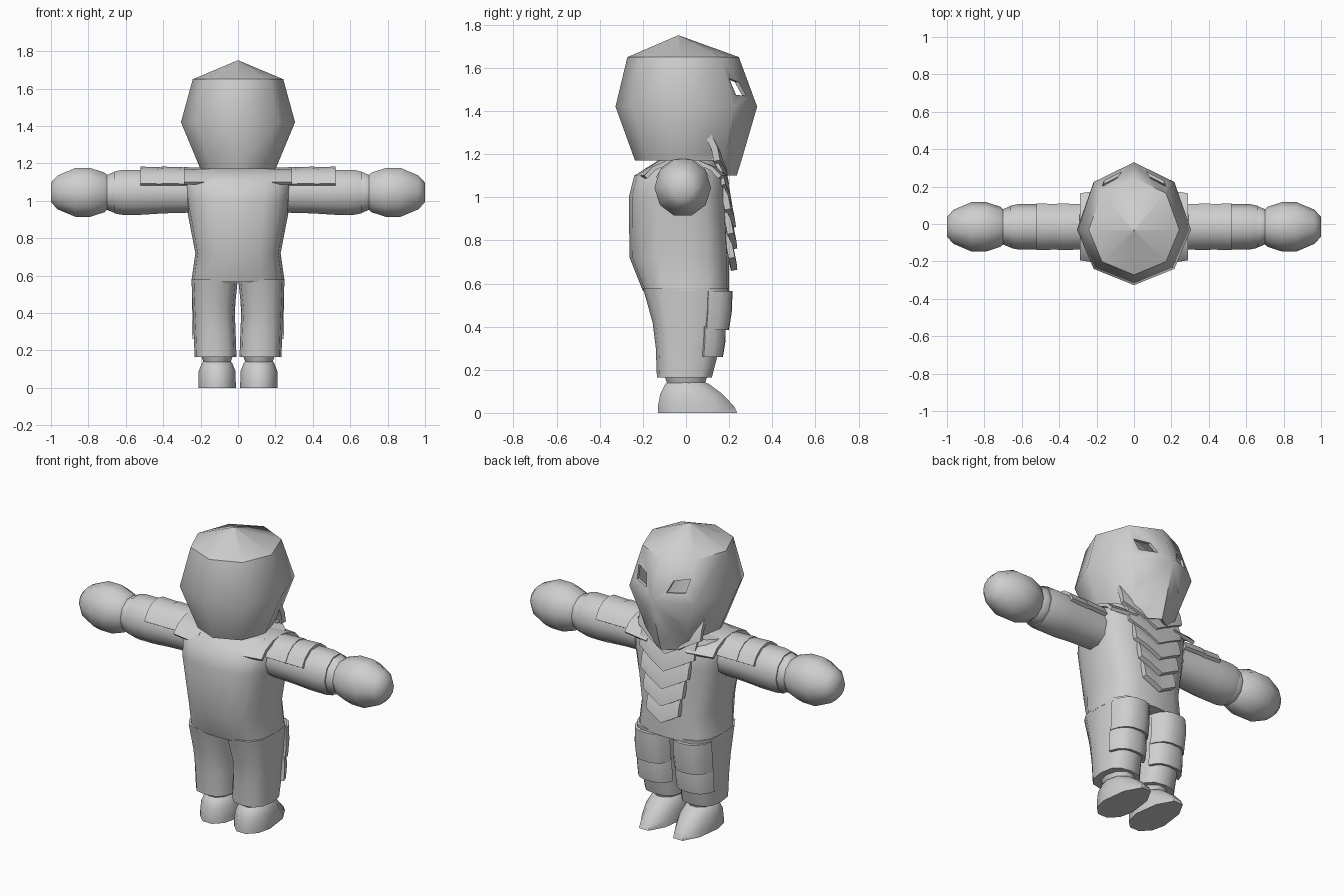
import bpy
from math import sin, cos, radians, copysign

if "Cube" in bpy.data.objects:
    bpy.data.objects.remove(bpy.data.objects["Cube"])

GREY = (0.62, 0.62, 0.62, 1)
mat = bpy.data.materials.new("plain grey")
mat.use_nodes = True
mat.diffuse_color = GREY
mat.node_tree.nodes["Principled BSDF"].inputs["Base Color"].default_value = GREY


def make(name, verts, faces):
    mesh = bpy.data.meshes.new(name)
    mesh.from_pydata(verts, [], faces)
    obj = bpy.data.objects.new(name, mesh)
    bpy.context.collection.objects.link(obj)
    return obj


def finish(obj, thick=0, mirror=False, cutters=(), angle=40):
    """Apply thickness, cuts and mirroring, then colour and smooth."""
    if thick:
        m = obj.modifiers.new("thickness", "SOLIDIFY")
        m.thickness, m.offset = thick, -1
    for c in cutters:
        m = obj.modifiers.new("cut", "BOOLEAN")
        m.operation, m.solver, m.object = "DIFFERENCE", "EXACT", c
    if mirror:
        m = obj.modifiers.new("mirror", "MIRROR")
        m.use_mirror_merge = False
    bpy.context.view_layer.update()
    deps = bpy.context.evaluated_depsgraph_get()
    mesh = bpy.data.meshes.new_from_object(obj.evaluated_get(deps))
    obj.modifiers.clear()
    obj.data = mesh
    mesh.materials.clear()
    mesh.materials.append(mat)
    bpy.ops.object.select_all(action="DESELECT")
    obj.select_set(True)
    bpy.context.view_layer.objects.active = obj
    bpy.ops.object.shade_smooth_by_angle(angle=radians(angle))
    return obj


def skin(name, rows, closed=True, caps=True):
    """Join rows of points with quads."""
    n = len(rows[0])
    faces = []
    for r in range(len(rows) - 1):
        for i in range(n if closed else n - 1):
            j = (i + 1) % n
            faces.append((r * n + i, r * n + j, (r + 1) * n + j, (r + 1) * n + i))
    if closed and caps:
        faces.append(tuple(reversed(range(n))))
        faces.append(tuple(range((len(rows) - 1) * n, len(rows) * n)))
    return make(name, [p for row in rows for p in row], faces)


def ring(h, cx, cy, rx, front, back, n=12, power=1.0, arc=None, sideways=False):
    """One cross-section; sideways sections run along x instead of z."""
    if arc:
        angles = [radians(arc[0] + (arc[1] - arc[0]) * i / (n - 1)) for i in range(n)]
    else:
        angles = [radians(360 * i / n) for i in range(n)]
    pts = []
    for a in angles:
        u = cx + rx * copysign(abs(cos(a)) ** power, cos(a))
        v = cy + (front if sin(a) > 0 else back) * copysign(abs(sin(a)) ** power, sin(a))
        pts.append((h, u, v) if sideways else (u, v, h))
    return pts


def prism(name, pts, y0, y1):
    """Cutter with an outline in x and z, on both sides of the body."""
    n = len(pts)
    obj = skin(name, [[(x, y, z) for x, z in reversed(pts)] for y in (y0, y1)])
    m = obj.modifiers.new("mirror", "MIRROR")
    m.use_mirror_merge = False
    obj.hide_render = True
    obj.hide_set(True)
    return obj


# Head: hollow helmet with eye holes, cheek notches and a pointed chin
eye = prism("eye_cutter", [(.065, 1.47), (.16, 1.475), (.17, 1.55), (.09, 1.535)], .1, .5)
notch = prism("cheek_cutter", [(.03, 1.0), (.07, 1.27), (.1, 1.31), (.15, 1.27), (.17, 1.0)], .12, .5)
hem = prism("hem_cutter", [(-.001, 1.0), (.5, 1.0), (.5, 1.17), (-.001, 1.17)], -.5, .17)
hem.modifiers.clear()
for v in hem.data.vertices:
    if v.co.x < 0:
        v.co.x = -.5
head = skin("helmet", [
    ring(1.10, 0, -.03, .175, .265, .185, 8),
    ring(1.18, 0, -.03, .205, .29, .21, 8),
    ring(1.42, 0, -.03, .305, .36, .297, 8),
    ring(1.65, 0, -.03, .242, .275, .242, 8),
    ring(1.75, 0, -.035, .004, .004, .004, 8),
], caps=False)
top = len(head.data.vertices)
head.data.materials.append(mat)
finish(head, thick=.018, cutters=(hem, notch, eye), angle=50)
for cutter in (hem, notch, eye):
    bpy.data.objects.remove(cutter)

# Neck and torso
finish(skin("neck", [ring(z, 0, -.01, .13, .13, .12) for z in (1.1, 1.25)]))
finish(skin("torso", [
    ring(h, 0, 0, rx, f, b, 16, .7) for h, rx, f, b in (
        (.565, .25, .2, .2),
        (.72, .228, .2, .262),
        (1.0, .282, .185, .265),
        (1.10, .288, .185, .24),
        (1.17, .275, .15, .13))
]), angle=50)

# Chest: five overlapping chevron plates
for i in range(5):
    tip = 1.06 - .099 * i
    w = .205 - .025 * i
    out = (.2, .215, .232, .238, .238)[i]
    xs = [w * s for s in (1, .5, 0, -.5, -1)]
    rows = []
    for lift, y in ((0, out), (.06, out - .012), (.13, out - .045)):
        rows.append([(x, y - 1.0 * x * x, tip + lift + .55 * abs(x)) for x in xs])
    finish(skin("chest_plate_%d" % (i + 1), rows, closed=False), thick=.03, angle=35)

# Arms, cuffs and round mitten hands
ARM_Y, ARM_Z = -.015, 1.045


def limb(name, profile, n=10):
    rows = [ring(x, ARM_Y, ARM_Z, r * .96, r, r, n, sideways=True) for x, r in profile]
    return finish(skin(name, rows), mirror=True, angle=50)


limb("arms", [(.2, .11), (.29, .115), (.4, .118), (.52, .126), (.62, .126), (.66, .118)])
limb("cuffs", [(.62, .09), (.665, .114), (.70, .098), (.74, .09)])
limb("hands", [(.69, .09), (.715, .112), (.79, .137), (.87, .137), (.965, .095), (1.0, .055)])

# Shoulder and upper arm plates
for name, x0, x1, ry, rz, base in (
        ("shoulder_plates", .13, .29, .225, .12, 1.06),
        ("upper_arm_plates", .275, .41, .133, .138, ARM_Z),
        ("lower_arm_plates", .40, .52, .133, .138, ARM_Z)):
    rows = [ring(x0, ARM_Y, base, ry * .97, rz * .97, rz, 7, arc=(20, 160), sideways=True),
            ring(x1, ARM_Y, base, ry if ry < .2 else .19, rz, rz, 7, arc=(20, 160), sideways=True)]
    finish(skin(name, rows, closed=False), thick=.02, mirror=True, angle=45)

# Legs
finish(skin("legs", [
    ring(h, cx, 0, rx, f, b, 12, .75) for h, cx, rx, f, b in (
        (.165, .12, .112, .12, .135),
        (.3, .125, .112, .155, .14),
        (.42, .13, .112, .18, .155),
        (.58, .125, .124, .195, .2))
]), mirror=True, angle=50)

# Thigh and knee plates wrapping the front of each leg
for name, low, high, f0, f1 in (("knee_plates", .26, .40, .172, .183),
                                ("thigh_plates", .385, .565, .2, .216)):
    mid = (low + high) / 2
    rows = [ring(h, .127, 0, rx, f, f, 8, .75, arc=(22, 150)) for h, rx, f in (
        (low, .124, f0), (mid, .126, (f0 + f1) / 2 + .006), (high, .122, f1))]
    finish(skin(name, rows, closed=False), thick=.02, mirror=True, angle=35)

# Ankles and feet
finish(skin("ankles", [ring(h, .112, 0, r, r + .02, r + .02, 10)
                       for h, r in ((.13, .07), (.18, .088))]), mirror=True)
finish(skin("feet", [
    ring(h, .112, 0, rx, f, b, 10) for h, rx, f, b in (
        (0, .1, .25, .137),
        (.03, .1, .235, .137),
        (.09, .098, .175, .125),
        (.135, .08, .11, .1),
        (.15, .06, .07, .07))
]), mirror=True, angle=50)
